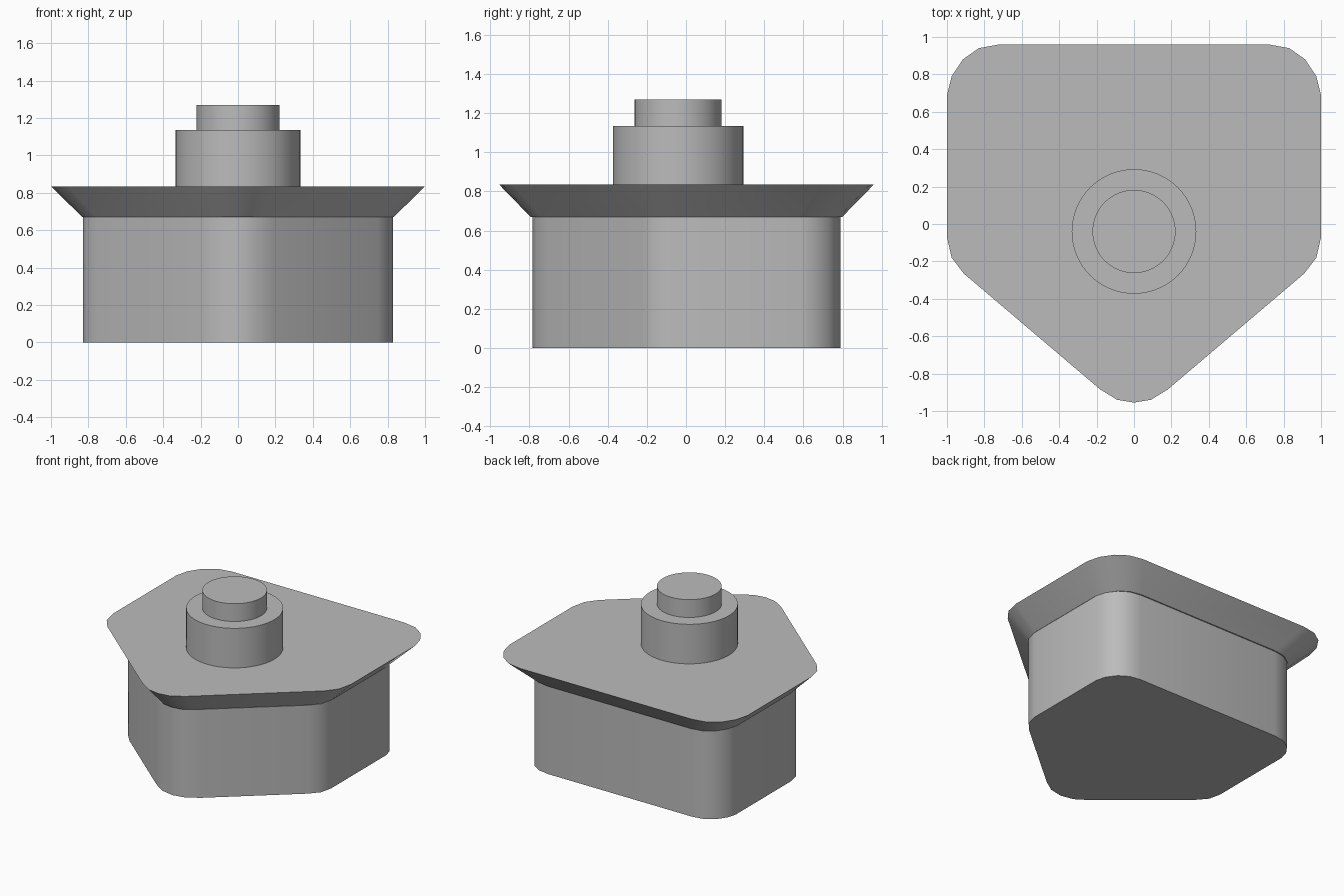
import bpy
import bmesh
from math import radians

cube = bpy.data.objects.get("Cube")
if cube:
    bpy.data.objects.remove(cube)

grey = bpy.data.materials.new("plain_grey")
grey.use_nodes = True
COLOUR = (0.5, 0.5, 0.5, 1)
grey.diffuse_color = COLOUR
grey.node_tree.nodes["Principled BSDF"].inputs["Base Color"].default_value = COLOUR


def finish(obj):
    """Assign the material and smooth the rounded sides, keeping rims sharp."""
    obj.data.materials.append(grey)
    bpy.ops.object.select_all(action="DESELECT")
    obj.select_set(True)
    bpy.context.view_layer.objects.active = obj
    bpy.ops.object.shade_smooth_by_angle(angle=radians(30))


def mirrored(half):
    """Close a right-hand outline, running front to back, across the centre plane."""
    return half + [(-x, y) for x, y in reversed(half) if x > 0]


def loft(name, half, sections):
    """Stack scaled copies of one outline, given as (height, scale), and cap the ends."""
    bm = bmesh.new()
    rings = [[bm.verts.new((x * s, y * s, z)) for x, y in mirrored(half)]
             for z, s in sections]
    for low, high in zip(rings, rings[1:]):
        for i in range(len(low)):
            j = (i + 1) % len(low)
            bm.faces.new((low[i], low[j], high[j], high[i]))
    bm.faces.new(list(reversed(rings[0])))
    bm.faces.new(rings[-1])
    bmesh.ops.recalc_face_normals(bm, faces=bm.faces)
    mesh = bpy.data.meshes.new(name)
    bm.to_mesh(mesh)
    bm.free()
    obj = bpy.data.objects.new(name, mesh)
    bpy.context.collection.objects.link(obj)
    finish(obj)


def disc(name, radius, bottom, top):
    bpy.ops.mesh.primitive_cylinder_add(
        vertices=64, radius=radius, depth=top - bottom,
        location=(0, -0.04, (bottom + top) / 2))
    obj = bpy.context.object
    obj.name = name
    finish(obj)


# Five-sided outlines with rounded corners, front point to back edge
rim = [(0, -.955), (.09, -.94), (.18, -.885), (.91, -.265), (.975, -.18), (1, -.07),
       (1, .69), (.975, .79), (.915, .88), (.83, .94), (.72, .96)]
base = [(0, -.785), (.1, -.765), (.19, -.705), (.75, -.23), (.81, -.16), (.83, -.07),
        (.83, .59), (.81, .66), (.76, .73), (.69, .775), (.6, .79)]

# Straight lower body and flared upper plate
loft("lower_body", base, [(0, 1), (.67, 1)])
loft("flared_plate", rim, [(.67, .832), (.835, 1)])

# Stepped round boss on top
disc("wide_boss", .333, .835, 1.135)
disc("narrow_boss", .222, 1.135, 1.27)
